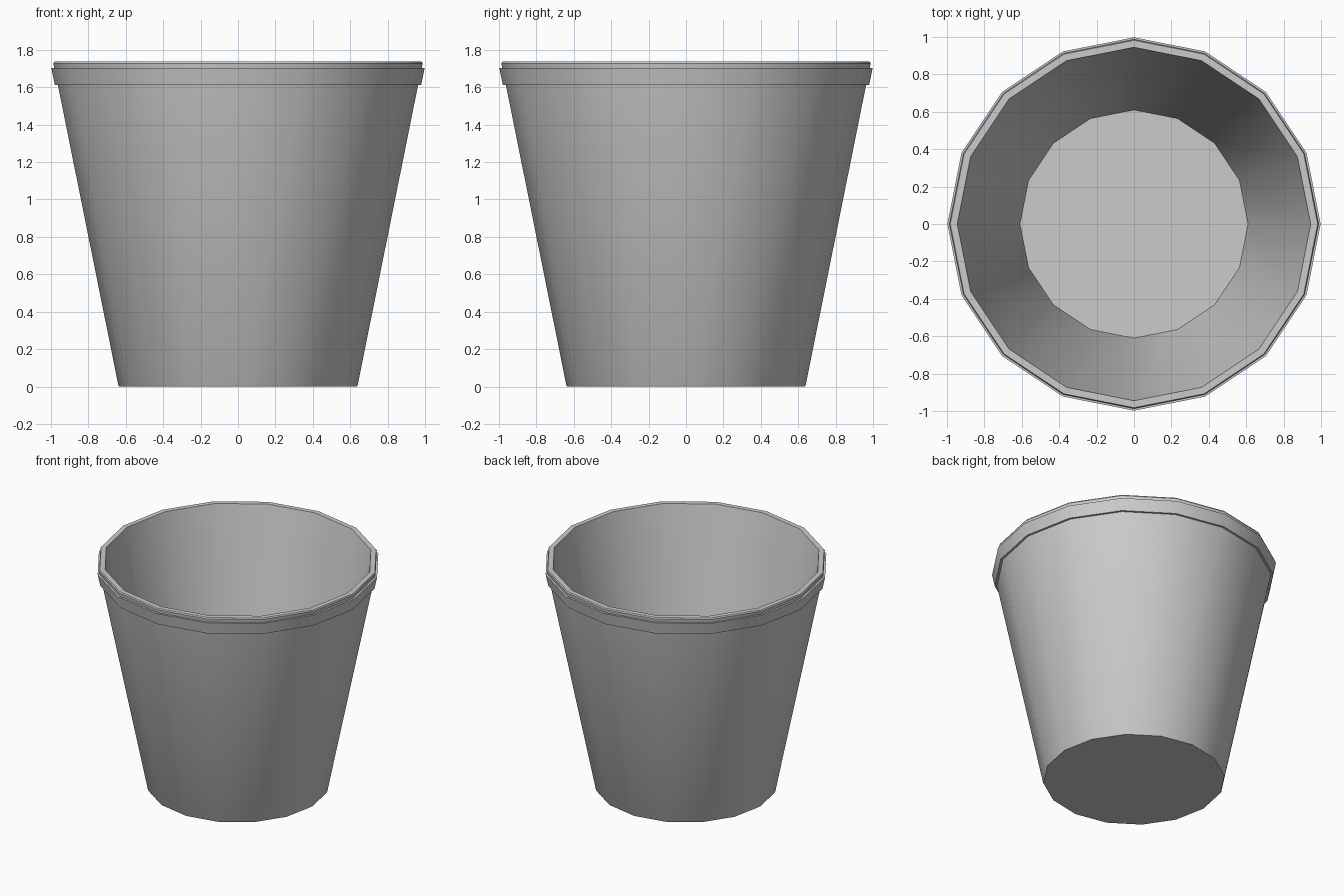
import bpy, bmesh, math

if "Cube" in bpy.data.objects:
    bpy.data.objects.remove(bpy.data.objects["Cube"])

SIDES = 16


def lathe(name, profile, closed=False):
    """Spin a (radius, z) profile around z; radius 0 becomes a flat cap."""
    bm = bmesh.new()
    rings = []
    for r, z in profile:
        rings.append([bm.verts.new((r * math.cos(2 * math.pi * i / SIDES),
                                    r * math.sin(2 * math.pi * i / SIDES), z))
                      for i in range(SIDES)])
    pairs = list(zip(rings, rings[1:]))
    if closed:
        pairs.append((rings[-1], rings[0]))
    else:
        bm.faces.new(rings[0][::-1])
        bm.faces.new(rings[-1])
    for a, b in pairs:
        for i in range(SIDES):
            j = (i + 1) % SIDES
            bm.faces.new((a[i], a[j], b[j], b[i]))
    bmesh.ops.recalc_face_normals(bm, faces=bm.faces)
    mesh = bpy.data.meshes.new(name)
    bm.to_mesh(mesh)
    bm.free()
    obj = bpy.data.objects.new(name, mesh)
    bpy.context.collection.objects.link(obj)
    bpy.ops.object.select_all(action='DESELECT')
    obj.select_set(True)
    bpy.context.view_layer.objects.active = obj
    bpy.ops.object.shade_smooth_by_angle(angle=math.radians(30))
    return obj


# Tapered pot with rim band, top lip, inner wall and floor, as one shell
lathe("pot", [
    (0.635, 0.0), (0.64, 0.008),                     # base edge
    (0.963, 1.612), (0.979, 1.612), (0.998, 1.702),  # wall and rim band
    (0.983, 1.702), (0.987, 1.728), (0.982, 1.737),  # top lip
    (0.945, 1.737), (0.61, 0.04),                    # inner wall down to floor
])
